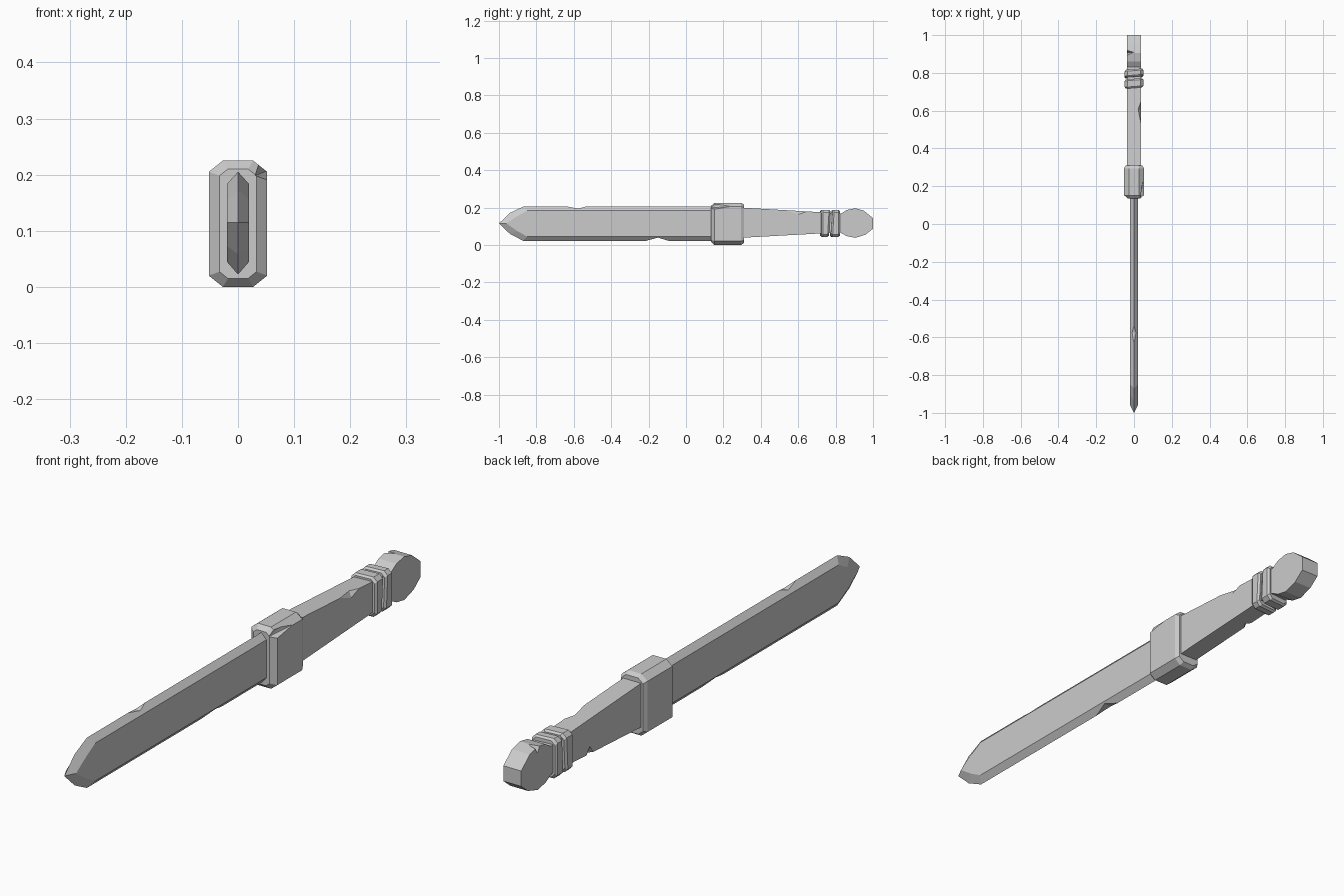
import bpy, bmesh

cube = bpy.data.objects.get("Cube")
if cube:
    bpy.data.objects.remove(cube, do_unlink=True)

grey = bpy.data.materials.new("plain grey")
grey.use_nodes = True
colour = (0.6, 0.6, 0.6, 1)
grey.diffuse_color = colour
for node in grey.node_tree.nodes:
    if node.type == 'BSDF_PRINCIPLED':
        node.inputs["Base Color"].default_value = colour


def make_object(name, bm):
    bmesh.ops.recalc_face_normals(bm, faces=bm.faces[:])
    mesh = bpy.data.meshes.new(name)
    bm.to_mesh(mesh)
    bm.free()
    mesh.materials.append(grey)
    obj = bpy.data.objects.new(name, mesh)
    bpy.context.scene.collection.objects.link(obj)
    return obj


def loft(name, rings):
    """Closed solid through rings that have equal point counts."""
    bm = bmesh.new()
    rows = [[bm.verts.new(p) for p in ring] for ring in rings]
    n = len(rows[0])
    for a, b in zip(rows, rows[1:]):
        for i in range(n):
            j = (i + 1) % n
            bm.faces.new((a[i], a[j], b[j], b[i]))
    bm.faces.new(rows[0])
    bm.faces.new(rows[-1])
    return make_object(name, bm)


def octagon(y, w, low, high, cx, cz, slant=0.0, twist=0.0):
    """Upright chamfered rectangle, optionally leaning along y."""
    pts = [(w, low + cz), (w, high - cz), (w - cx, high), (cx - w, high),
           (-w, high - cz), (-w, low + cz), (cx - w, low), (w - cx, low)]
    mid = (low + high) / 2
    return [(x, y + slant * (z - mid) + twist * x, z) for x, z in pts]


def chip(obj, points):
    """Cut the convex hull of the points out of a part."""
    bm = bmesh.new()
    verts = [bm.verts.new(p) for p in points]
    bmesh.ops.convex_hull(bm, input=verts)
    cutter = make_object("chip_cutter", bm)
    cutter.hide_render = True
    mod = obj.modifiers.new("chip", 'BOOLEAN')
    mod.operation = 'DIFFERENCE'
    mod.solver = 'EXACT'
    mod.object = cutter
    bpy.context.view_layer.update()
    graph = bpy.context.evaluated_depsgraph_get()
    mesh = bpy.data.meshes.new_from_object(obj.evaluated_get(graph))
    obj.modifiers.clear()
    obj.data = mesh
    bpy.data.objects.remove(cutter, do_unlink=True)


def across(profile, w=0.06):
    return [(x, y, z) for x in (-w, w) for y, z in profile]


# Blade: sharp outer edge between two flat sides
edge = [(0.25, 0.205), (-0.87, 0.205), (-0.94, 0.172), (-1.0, 0.115),
        (-0.94, 0.058), (-0.87, 0.022), (0.25, 0.022)]
flat = [(0.25, 0.183), (-0.85, 0.183), (-0.90, 0.155), (-0.96, 0.115),
        (-0.90, 0.073), (-0.85, 0.045), (0.25, 0.045)]
blade = loft("blade", [[(x, y, z) for y, z in line]
                       for x, line in ((-0.02, flat), (0, edge), (0.02, flat))])
chip(blade, across([(-0.66, 0.21), (-0.575, 0.194), (-0.52, 0.21)]))
chip(blade, across([(-0.24, 0.015), (-0.15, 0.039), (-0.07, 0.015)]))

# Guard: chamfered block with bevelled ends
guard = loft("guard", [
    octagon(0.135, 0.033, 0.015, 0.21, 0.015, 0.012),
    octagon(0.152, 0.052, 0, 0.225, 0.025, 0.02),
    octagon(0.295, 0.052, 0, 0.225, 0.025, 0.02),
    octagon(0.31, 0.044, 0.01, 0.215, 0.02, 0.016)])
chip(guard, [(0.03, 0.13, 0.198), (0.056, 0.13, 0.185), (0.04, 0.13, 0.24),
             (0.07, 0.14, 0.23), (0.053, 0.25, 0.207), (0.045, 0.22, 0.222)])

# Handle: tapered bar
handle = loft("handle", [
    [(x, y, z) for x, z in ((0.036, low), (0.036, high), (-0.036, high), (-0.036, low))]
    for y, low, high in ((0.29, 0.038, 0.2), (0.84, 0.068, 0.168))])
chip(handle, [(0.038, 0.52, 0.188), (0.038, 0.66, 0.182), (0.018, 0.61, 0.187),
              (0.038, 0.60, 0.16), (0.06, 0.6, 0.2)])
chip(handle, [(-0.04, 0.575, 0.045), (-0.04, 0.635, 0.045), (-0.04, 0.605, 0.09),
              (-0.015, 0.605, 0.045)])

# Two leaning collar bands
for name, start, end, slant in (("front_band", 0.72, 0.765, 0.06),
                                ("rear_band", 0.776, 0.82, 0.06)):
    rings = []
    for y, inset in ((start, 0.006), (start + 0.008, 0), (end - 0.008, 0), (end, 0.006)):
        lean = slant if 0.75 < y < 0.8 else 0.0
        rings.append(octagon(y, 0.049 - inset, 0.043 + inset, 0.188 - inset,
                             0.014, 0.014, lean, 0.08))
    loft(name, rings)

# Pommel: flat-sided rounded knob
knob = [(0.80, 0.068), (0.80, 0.162), (0.825, 0.165), (0.86, 0.187), (0.905, 0.196),
        (0.95, 0.184), (1.0, 0.143), (1.0, 0.087), (0.96, 0.055), (0.905, 0.038),
        (0.86, 0.047), (0.825, 0.066)]
pommel = loft("pommel", [[(x, y, z) for y, z in knob] for x in (-0.036, 0.036)])
chip(pommel, [(-0.045, 0.885, 0.205), (-0.045, 0.93, 0.205), (-0.045, 0.905, 0.165),
              (0.005, 0.91, 0.2)])
